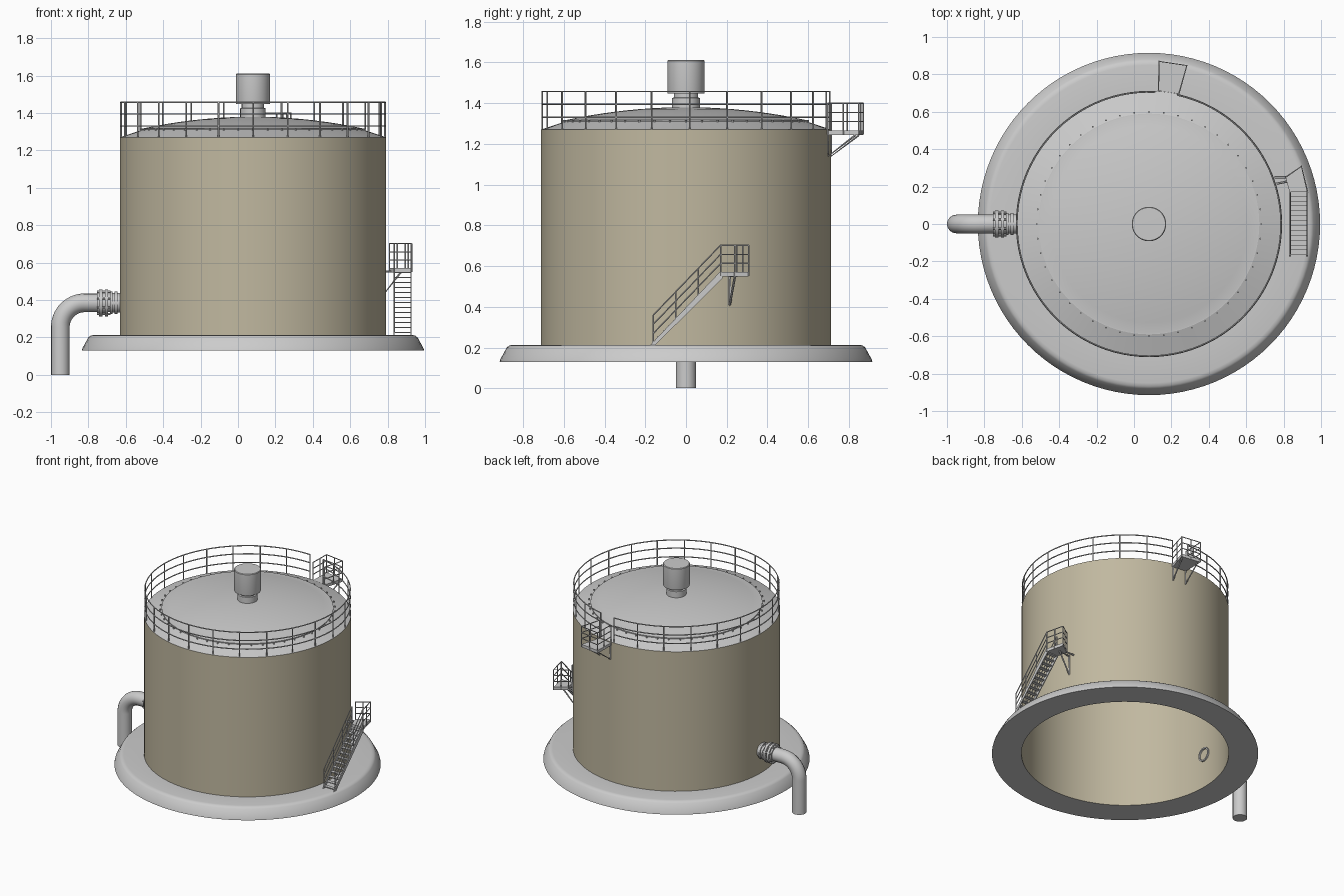
import bpy, bmesh
from math import sin, cos, pi, radians, sqrt
from mathutils import Vector, Matrix

if "Cube" in bpy.data.objects:
    bpy.data.objects.remove(bpy.data.objects["Cube"])

CX = 0.08      # tank axis
R = 0.712      # tank radius
TOP = 1.27     # top of tank wall


def finish(ob, smooth=True):
    bpy.ops.object.select_all(action='DESELECT')
    ob.select_set(True)
    bpy.context.view_layer.objects.active = ob
    if ob.type == 'CURVE':
        bpy.ops.object.convert(target='MESH')
    if smooth:
        bpy.ops.object.shade_smooth_by_angle(angle=radians(32))
    return bpy.context.object


def from_bmesh(name, bm, smooth=True):
    bmesh.ops.recalc_face_normals(bm, faces=bm.faces[:])
    me = bpy.data.meshes.new(name)
    bm.to_mesh(me)
    bm.free()
    ob = bpy.data.objects.new(name, me)
    bpy.context.collection.objects.link(ob)
    return finish(ob, smooth)


def lathe(name, profile, segs=96, mat=Matrix.Translation((CX, 0, 0))):
    """Spin an (r, z) profile about z, then place it."""
    bm = bmesh.new()
    vs = [bm.verts.new((r, 0, z)) for r, z in profile]
    es = [bm.edges.new(p) for p in zip(vs, vs[1:])]
    bmesh.ops.spin(bm, geom=vs + es, cent=(0, 0, 0), axis=(0, 0, 1),
                   angle=2 * pi, steps=segs, use_duplicate=False)
    bmesh.ops.remove_doubles(bm, verts=bm.verts[:], dist=1e-5)
    bm.transform(mat)
    return from_bmesh(name, bm)


def tubes(name, paths, r, res=1):
    """Round bars along any number of polylines."""
    cu = bpy.data.curves.new(name, 'CURVE')
    cu.dimensions = '3D'
    cu.bevel_depth = r
    cu.bevel_resolution = res
    cu.use_fill_caps = True
    for path in paths:
        sp = cu.splines.new('POLY')
        sp.points.add(len(path) - 1)
        for p, co in zip(sp.points, path):
            p.co = (*co, 1)
    ob = bpy.data.objects.new(name, cu)
    bpy.context.collection.objects.link(ob)
    return finish(ob)


def prism(bm, poly, offset):
    """Extrude a polygon of 3D points by an offset vector."""
    f = bm.faces.new([bm.verts.new(p) for p in poly])
    out = bmesh.ops.extrude_face_region(bm, geom=[f], use_keep_orig=True)
    bmesh.ops.translate(bm, vec=offset,
                        verts=[v for v in out['geom'] if isinstance(v, bmesh.types.BMVert)])


def polar(r, deg, z):
    return Vector((CX + r * cos(radians(deg)), r * sin(radians(deg)), z))


def lift(p, h):
    return Vector((p[0], p[1], p[2] + h))


# Foundation ring with a sloped skirt
lathe("foundation_ring", [(R, 0.13), (0.915, 0.13), (0.912, 0.142), (0.88, 0.2),
                          (0.868, 0.21), (0.85, 0.213), (R, 0.213)])

# Tank wall, open shell
wall = lathe("tank_wall", [(R, 0.13), (R, TOP)])
olive = bpy.data.materials.new("olive_paint")
olive.diffuse_color = (0.53, 0.48, 0.35, 1)
olive.use_nodes = True
olive.node_tree.nodes["Principled BSDF"].inputs["Base Color"].default_value = olive.diffuse_color
wall.data.materials.append(olive)

# Roof: conical border, small lip, shallow dome
dome = [(0.585 * t, 1.318 + 0.062 * (1 - t * t)) for t in [1 - i / 10 for i in range(11)]]
lathe("roof", [(R, TOP), (0.59, 1.311), (0.59, 1.318)] + dome)

# Bolts around the dome edge
bm = bmesh.new()
for i in range(48):
    bmesh.ops.create_cone(bm, cap_ends=True, segments=6, radius1=0.005, radius2=0.005, depth=0.012,
                          matrix=Matrix.Translation(polar(0.6, i * 7.5, 1.312)))
from_bmesh("roof_bolts", bm, False)

# Roof vent: neck, collar and cap
lathe("vent_neck", [(0.068, 1.365), (0.068, 1.425), (0.06, 1.428), (0.06, 1.46)], 48)
lathe("vent_cap", [(0, 1.448), (0.091, 1.448), (0.092, 1.452), (0.092, 1.607),
                   (0.088, 1.611), (0, 1.612)], 48)

# Roof railing with a gap at the upper platform
A0, A1 = 87.5, 77.5 + 360
arc = [A0 + (A1 - A0) * i / 92 for i in range(93)]
tubes("roof_rails", [[polar(0.706, a, z) for a in arc] for z in (1.33, 1.395, 1.457)], 0.004)
tubes("roof_rail_posts", [[polar(0.706, A0 + (A1 - A0) * i / 23, z) for z in (TOP, 1.459)]
                          for i in range(24)], 0.0045)


def platform(name, deck, rail_order, height, posts_mid=True):
    """Deck plate (corners at floor level) plus a three-bar guard rail along some corners."""
    bm = bmesh.new()
    prism(bm, deck, Vector((0, 0, -0.022)))
    from_bmesh(name + "_deck", bm, False)
    line = [deck[i] for i in rail_order]
    tubes(name + "_rails", [[lift(p, height * k) for p in line] for k in (0.33, 0.66, 1)], 0.0035)
    stands = list(line)
    if posts_mid:
        stands += [(a + b) / 2 for a, b in zip(line, line[1:])]
    tubes(name + "_posts", [[lift(p, -0.02), lift(p, height)] for p in stands], 0.004)


# Upper platform, wider on the outside
MID = 81.5
out = Vector((cos(radians(MID)), sin(radians(MID)), 0))
side = Vector((-out.y, out.x, 0))
base = Vector((CX, 0, 0))


def up(u, v, z):
    return base + out * u + side * v + Vector((0, 0, z))


platform("upper_platform", [up(0.712, 0.055, 1.265), up(0.868, 0.075, 1.265),
                            up(0.868, -0.075, 1.265), up(0.712, -0.055, 1.265)],
         (0, 1, 2, 3), 0.135)
tubes("upper_brackets", [[up(0.714, v, 1.25), up(0.714, v, 1.14), up(0.85, v * 1.25, 1.243)]
                         for v in (-0.05, 0.05)], 0.005)

# Lower platform at the head of the stairs
FL = 0.57
platform("lower_platform", [Vector(p) for p in ((0.832, 0.17, FL), (0.928, 0.17, FL),
                                                (0.895, 0.308, FL), (0.81, 0.25, FL))],
         (1, 2, 3), 0.132)
tubes("lower_brackets", [
    [(0.76, 0.215, 0.552), (0.86, 0.235, 0.552)],
    [(0.763, 0.215, 0.56), (0.763, 0.215, 0.41), (0.87, 0.24, 0.548)],
    [(0.75, 0.25, 0.552), (0.82, 0.25, 0.552)]], 0.006)

# Staircase: stringers, treads and handrails
X0, X1 = 0.832, 0.928
Y0, Y1, Z0, Z1 = -0.17, 0.17, 0.213, 0.56
bm = bmesh.new()
for x in (X0, X1 - 0.006):
    prism(bm, [(x, Y0 - 0.005, Z0), (x, Y0 + 0.02, Z0), (x, Y1 + 0.01, Z1 - 0.02),
               (x, Y1 + 0.01, Z1 + 0.01), (x, Y1 - 0.005, Z1 + 0.01)], Vector((0.006, 0, 0)))
N = 13
for i in range(N):
    t = (i + 0.6) / N
    y, z = Y0 + (Y1 - Y0) * t, Z0 + (Z1 - Z0) * t
    prism(bm, [(X0, y - 0.012, z), (X1, y - 0.012, z), (X1, y + 0.014, z), (X0, y + 0.014, z)],
          Vector((0, 0, -0.006)))
from_bmesh("stair_flight", bm, False)
bars = []
for x in (X0 + 0.003, X1 - 0.003):
    foot, head = Vector((x, Y0 + 0.01, Z0 + 0.012)), Vector((x, Y1, Z1 + 0.008))
    bars += [[lift(foot, h), lift(head, h)] for h in (0.045, 0.09, 0.135)]
    for k in range(4):
        p = foot.lerp(head, k / 3)
        bars.append([p, lift(p, 0.135)])
tubes("stair_handrails", bars, 0.0038)

# Inlet pipe with a quarter bend
PZ, PX, BR = 0.385, -0.95, 0.13
bend = [(PX + BR - BR * cos(a), 0, PZ - BR + BR * sin(a))
        for a in [pi / 2 * i / 14 for i in range(15)]]
tubes("inlet_pipe", [[(PX, 0, 0)] + bend + [(-0.70, 0, PZ)]], 0.05, 6)

# Flanged coupling between pipe and wall
to_x = Matrix.Translation((0, 0, PZ)) @ Matrix.Rotation(pi / 2, 4, 'Y')
lathe("pipe_coupling", [(0.05, -0.755), (0.06, -0.755), (0.06, -0.742), (0.072, -0.742),
                        (0.072, -0.725), (0.056, -0.725), (0.056, -0.712), (0.072, -0.712),
                        (0.072, -0.695), (0.05, -0.695), (0.05, -0.685), (0.06, -0.685),
                        (0.06, -0.67), (0.052, -0.67), (0.052, -0.66), (0.06, -0.66),
                        (0.06, -0.645), (0.052, -0.645), (0.052, -0.62), (0.042, -0.62),
                        (0.042, -0.70)], 40, to_x)
tubes("coupling_bolts", [[(x, 0.064 * cos(a), PZ + 0.064 * sin(a)) for x in (-0.754, -0.683)]
                         for a in [pi / 8 + pi / 4 * i for i in range(8)]], 0.007)
